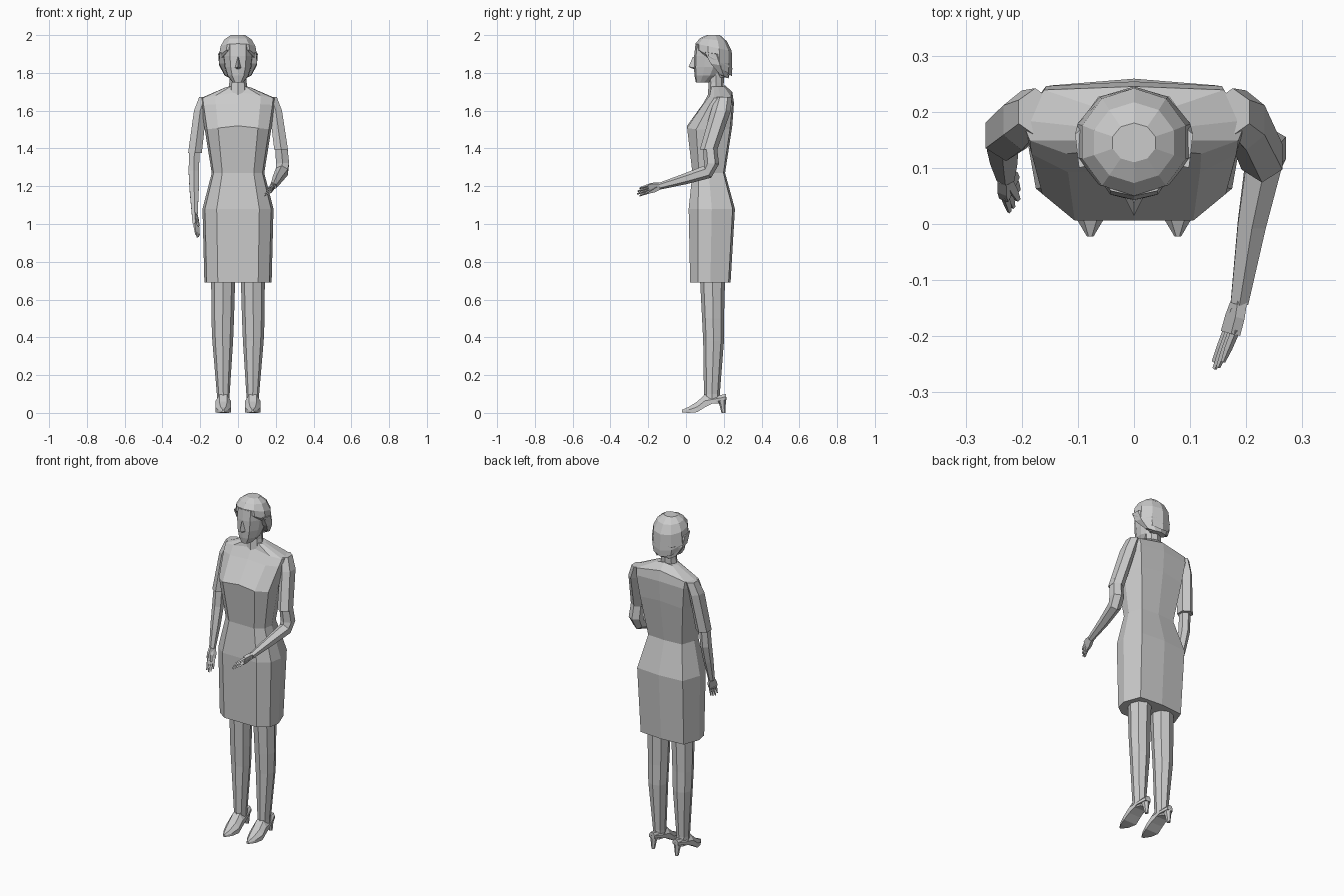
import bpy
import bmesh
import math
from mathutils import Vector

cube = bpy.data.objects.get("Cube")
if cube:
    bpy.data.objects.remove(cube, do_unlink=True)

grey = bpy.data.materials.new("plain_grey")
grey.use_nodes = True
COLOUR = (0.6, 0.6, 0.6, 1)
grey.diffuse_color = COLOUR
grey.node_tree.nodes["Principled BSDF"].inputs["Base Color"].default_value = COLOUR


def loft(name, rings):
    """Skin a list of equal-length point rings and cap both ends."""
    bm = bmesh.new()
    rows = [[bm.verts.new(p) for p in ring] for ring in rings]
    n = len(rows[0])
    for a, b in zip(rows, rows[1:]):
        for i in range(n):
            j = (i + 1) % n
            bm.faces.new((a[i], a[j], b[j], b[i]))
    bm.faces.new(rows[0])
    bm.faces.new(rows[-1])
    bmesh.ops.remove_doubles(bm, verts=bm.verts, dist=0.0005)
    bmesh.ops.recalc_face_normals(bm, faces=bm.faces)
    mesh = bpy.data.meshes.new(name)
    bm.to_mesh(mesh)
    bm.free()
    mesh.materials.append(grey)
    obj = bpy.data.objects.new(name, mesh)
    bpy.context.scene.collection.objects.link(obj)
    return obj


def ellipse(z, cx, cy, rx, ry, n=8, slope=0.0):
    """Level ring; slope tilts it so that it drops towards the back."""
    ring = []
    for i in range(n):
        a = math.tau * i / n - math.pi / 2
        s = math.sin(a)
        ring.append((cx + rx * math.cos(a), cy + ry * s, z - slope * s))
    return ring


def shaped(half, z, rx, front, back, droop=0.0):
    """Mirrored ring from a half outline running front centre to back centre."""
    pts = half + [(-x, y) for x, y in half[-2:0:-1]]
    mid, ry = (front + back) / 2, (back - front) / 2
    return [(x * rx, mid + y * ry, z - droop * abs(x)) for x, y in pts]


def tube(name, path, radii, n=6, flat=1.0):
    """Round or flattened limb along a path."""
    path = [Vector(p) for p in path]
    rings = []
    for i, p in enumerate(path):
        d = (path[min(i + 1, len(path) - 1)] - path[max(i - 1, 0)]).normalized()
        u = d.cross(Vector((1, 0, 0))).normalized()
        v = d.cross(u)
        rings.append([p + radii[i] * (u * math.cos(math.tau * k / n)
                                      + v * flat * math.sin(math.tau * k / n))
                      for k in range(n)])
    return loft(name, rings)


# Dress: skirt, waist, bust and sloping shoulders
BODY = [(0, -1), (.6, -1), (.93, -.6), (1, 0), (.8, .9), (0, 1)]
loft("dress", [shaped(BODY, *r) for r in (
    (.69, .178, .022, .236),
    (1.08, .188, .014, .259),
    (1.27, .139, .034, .207),
    (1.52, .176, .006, .245, .02),
    (1.64, .196, .092, .254, .01),
    (1.70, .2, .125, .245, .035),
    (1.735, .062, .135, .205, .01),
)])

# Neck
loft("neck", [ellipse(1.67, 0, .155, .055, .04), ellipse(1.75, 0, .16, .046, .04),
              ellipse(1.82, 0, .155, .046, .045)])

# Head with tapering jaw
FACE = [(0, -1), (.55, -.88), (.95, -.3), (1, .3), (.6, 1), (0, 1)]
loft("face", [shaped(FACE, *r) for r in (
    (1.75, .028, .052, .12),
    (1.785, .056, .045, .17),
    (1.83, .07, .042, .2),
    (1.89, .078, .043, .21),
    (1.95, .075, .05, .2),
)])

# Nose wedge
loft("nose", [[(0, .036, 1.885), (.004, .05, 1.885), (-.004, .05, 1.885)],
              [(0, .014, 1.832), (.018, .05, 1.826), (-.018, .05, 1.826)],
              [(0, .04, 1.82), (.01, .05, 1.82), (-.01, .05, 1.82)]])

# Hair: rounded cap dropping to the nape, open around the face
loft("hair", [ellipse(*r) for r in (
    (2.0, 0, .145, .04, .035, 10, 0),
    (1.975, 0, .145, .075, .072, 10, .008),
    (1.935, 0, .146, .097, .096, 10, .02),
    (1.875, 0, .148, .106, .097, 10, .055),
    (1.852, 0, .152, .098, .09, 10, .07),
    (1.86, 0, .15, .07, .07, 10, .05),
)])
# Side locks beside the cheeks
for side, word in ((1, "left"), (-1, "right")):
    loft(word + "_hair_lock", [
        [(side * .098, .10, 1.91), (side * .105, .16, 1.9), (side * .07, .19, 1.9), (side * .06, .11, 1.9)],
        [(side * .1, .13, 1.85), (side * .1, .18, 1.84), (side * .06, .22, 1.84), (side * .06, .13, 1.85)],
        [(side * .07, .18, 1.79), (side * .07, .2, 1.785), (side * .035, .225, 1.77), (side * .04, .18, 1.79)]])
loft("nape_hair", [ellipse(1.85, 0, .19, .09, .052), ellipse(1.775, 0, .2, .052, .027)])

# Legs and heeled shoes
for side, word in ((1, "left"), (-1, "right")):
    x = side * .078
    loft(word + "_leg", [ellipse(*r) for r in (
        (.75, x, .14, .064, .068),
        (.5, side * .081, .143, .06, .058),
        (.38, side * .081, .146, .055, .055),
        (.1, x, .137, .034, .042),
        (.05, x, .14, .034, .045),
    )])
    sections = ((-.022, .006, .002, .016), (.015, .028, 0, .032), (.06, .042, .004, .06),
                (.1, .04, .03, .098), (.16, .034, .06, .09), (.212, .018, .07, .1))
    loft(word + "_shoe", [[(x - w, y, lo), (x + w, y, lo), (x + w, y, (lo + hi) / 2),
                           (x + w * .5, y, hi), (x - w * .5, y, hi), (x - w, y, (lo + hi) / 2)]
                          for y, w, lo, hi in sections])
    loft(word + "_heel", [ellipse(.085, x, .187, .026, .028, 6),
                          ellipse(.04, x, .194, .016, .016, 6),
                          ellipse(0, x, .198, .01, .01, 6)])

# Sleeves
for word, side, cy, cz in (("left", 1, .12, 1.395), ("right", -1, .158, 1.375)):
    loft(word + "_sleeve", [
        ellipse(1.672, side * .176, .2, .034, .042, 6),
        ellipse(1.6, side * .2, .185, .038, .053, 6),
        ellipse(cz, side * .228, cy, .042, .046, 6)])


def hand(word, wrist, knuckle, tip, across, thumb):
    """Flat palm, four tapering fingers and a thumb."""
    wrist, knuckle, tip, across = map(Vector, (wrist, knuckle, tip, across))
    along = (tip - wrist).normalized()
    thick = along.cross(across).normalized() * .009
    loft(word + "_palm", [[p + across * w + thick, p - across * w + thick,
                           p - across * w - thick, p + across * w - thick]
                          for p, w in ((wrist, .016), ((wrist + knuckle) / 2, .025), (knuckle, .026))])
    for i in range(4):
        off = across * (i - 1.5) * .013
        reach = tip - along * abs(i - 1.3) * .012
        tube(f"{word}_finger_{i + 1}", [knuckle + off - along * .01,
                                        (knuckle + reach) / 2 + off, reach + off * 1.1],
             (.008, .007, .004), 4)
    start = wrist.lerp(knuckle, .3)
    tube(word + "_thumb", [start, start + Vector(thumb) * .6, start + Vector(thumb)],
         (.011, .009, .005), 4)


# Left arm bent forward, right arm hanging
tube("left_arm", [(.228, .125, 1.42), (.236, .135, 1.32), (.232, .115, 1.277),
                  (.21, 0, 1.24), (.188, -.14, 1.2)],
     (.037, .04, .037, .029, .018))
hand("left", (.188, -.135, 1.2), (.172, -.195, 1.188), (.145, -.262, 1.165),
     (.35, -.1, .9), (-.02, -.06, -.035))
tube("right_arm", [(-.23, .155, 1.41), (-.234, .145, 1.28), (-.232, .12, 1.18), (-.229, .085, 1.05)],
     (.031, .032, .028, .018))
hand("right", (-.229, .085, 1.055), (-.222, .064, 1.0), (-.212, .035, .925),
     (.4, .85, -.2), (.02, -.035, -.05))
